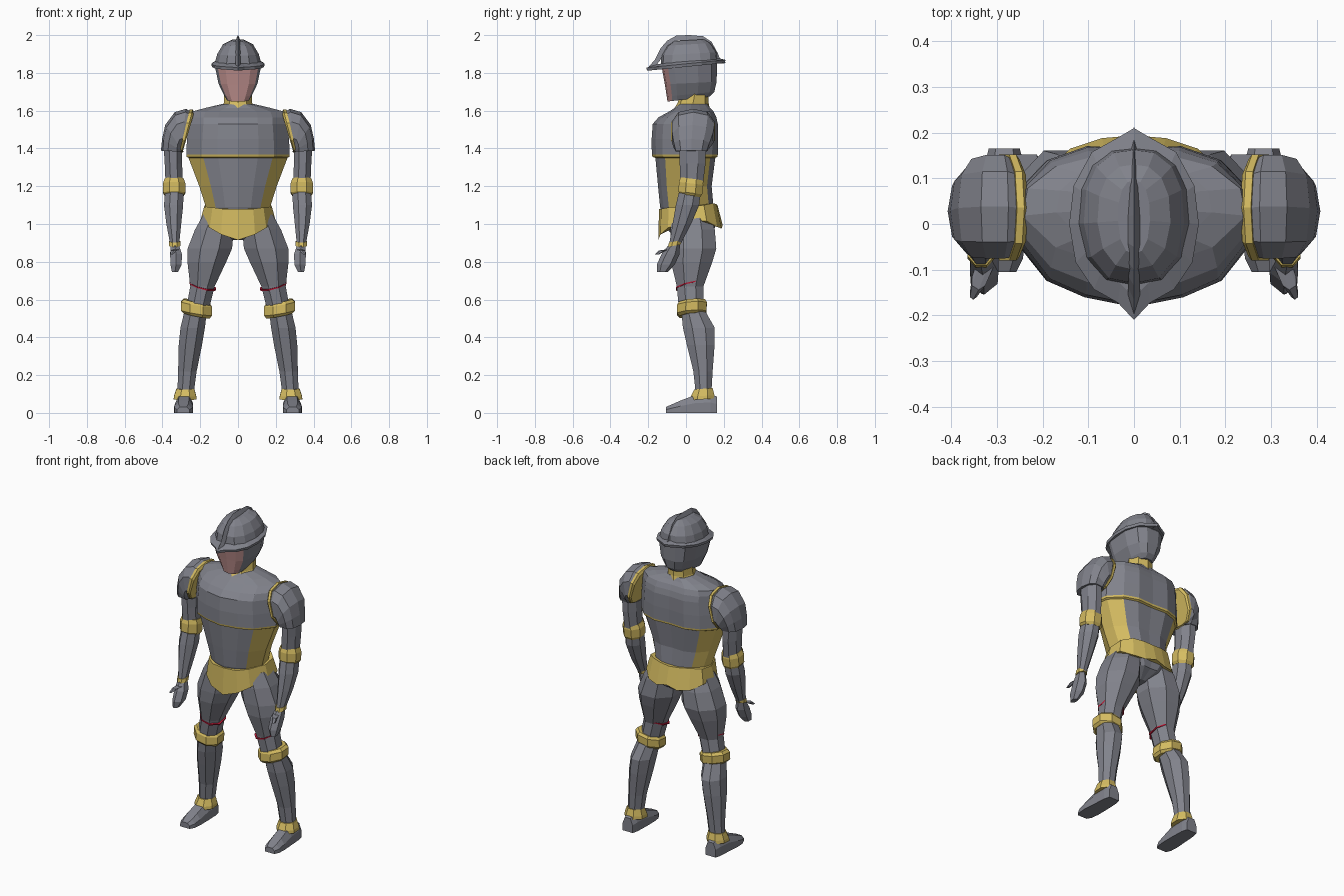
import bpy, bmesh, math
from mathutils import Vector


def material(name, rgb):
    m = bpy.data.materials.new(name)
    m.diffuse_color = (*rgb, 1)
    return m


STEEL, GOLD, SKIN, RED = range(4)
MATS = [material("steel", (0.22, 0.225, 0.26)), material("gold", (0.66, 0.50, 0.12)),
        material("skin", (0.52, 0.28, 0.27)), material("red", (0.55, 0.01, 0.04))]


def loft(name, rings, color=STEEL, mirror=False):
    """Skin a list of closed rings; color is an index or a rule(band, segment)."""
    bm = bmesh.new()
    vs = [[bm.verts.new(p) for p in r] for r in rings]
    n = len(rings[0])
    for i in range(len(rings) - 1):
        for j in range(n):
            k = (j + 1) % n
            f = bm.faces.new((vs[i][j], vs[i][k], vs[i + 1][k], vs[i + 1][j]))
            f.material_index = color(i, j) if callable(color) else color
    for row, band in ((vs[0], 0), (vs[-1], len(rings) - 2)):
        f = bm.faces.new(row)
        f.material_index = STEEL if callable(color) else color
    bmesh.ops.recalc_face_normals(bm, faces=bm.faces)
    me = bpy.data.meshes.new(name)
    bm.to_mesh(me)
    bm.free()
    for m in MATS:
        me.materials.append(m)
    ob = bpy.data.objects.new(name, me)
    bpy.context.collection.objects.link(ob)
    if mirror:
        ob.modifiers.new("mirror", "MIRROR").use_mirror_merge = False
    return ob


def whole(half):
    """Complete a right-hand half outline (front centre to back centre) on the left."""
    return half + [(-p[0], *p[1:]) for p in reversed(half[1:-1])]


def section(shape, z, rx, yf, yb, slope=0.0):
    yc, ry = (yf + yb) / 2, (yb - yf) / 2
    return [(u * rx, yc + v * ry, z + slope * (yc + v * ry)) for u, v in whole(shape)]


def limb(name, rows, color=STEEL, tilt=(0, 0), n=8):
    """Mirrored limb from rows of (x, y, z, rx, ry)."""
    rings = []
    for x, y, z, rx, ry in rows:
        ring = []
        for k in range(n):
            a = math.tau * (k + 0.5) / n
            u, v = math.cos(a) * 1.06, math.sin(a) * 1.06
            ring.append((x + rx * u, y + ry * v, z + tilt[0] * u + tilt[1] * v))
        rings.append(ring)
    return loft(name, rings, color, True)


def mirrored_seg(j, n):
    return min(j, n - 1 - j)


# Torso: keeled breastplate, gold waist sides, gold trim line
BODY = [(0, -1), (.4, -.88), (.7, -.68), (1, -.1), (.95, .4), (.7, .8), (.38, .97), (0, .94)]
torso = [(1.04, .165, -.12, .15), (1.09, .17, -.137, .15), (1.2, .205, -.148, .14),
         (1.35, .262, -.162, .16), (1.356, .272, -.178, .172), (1.368, .274, -.181, .174),
         (1.45, .27, -.182, .176), (1.53, .262, -.176, .174), (1.565, .26, -.145, .165),
         (1.595, .245, -.09, .15), (1.615, .17, -.06, .13), (1.635, .085, -.045, .115)]
loft("torso", [section(BODY, *r) for r in torso],
     lambda i, j: GOLD if i in (3, 4) or (i < 3 and 2 <= mirrored_seg(j, 14) <= 4) else STEEL)

# Belt with a pointed front
edge = [(0, -.147, 1.08, .915), (.09, -.135, 1.08, .945), (.15, -.095, 1.088, .98),
        (.2, .01, 1.09, 1.015), (.195, .11, 1.1, 1.015), (.14, .165, 1.11, .985),
        (.07, .188, 1.105, .975), (0, .194, 1.1, .995)]
low = [(x, y, b) for x, y, t, b in edge]
high = [(x * .9, y * (.97 if y < 0 else .86), t) for x, y, t, b in edge]
loft("belt", [whole(low), whole(high)], GOLD)

# Pelvis
loft("pelvis", [section(BODY, *r) for r in [(.915, .04, -.03, .08), (.96, .12, -.09, .15),
                                            (1.02, .18, -.115, .17), (1.06, .175, -.12, .15)]])

# Neck leaning forward from the collar
NECK = [(0, -1), (.6, -.8), (1, 0), (.7, .75), (0, 1)]
loft("neck", [section(NECK, 1.6, .1, -.075, .125, .12), section(NECK, 1.64, .075, -.045, .12),
              section(NECK, 1.74, .07, -.01, .12)], GOLD)

# Head: open face between steel cheek plates
HEAD = [(0, -1), (.55, -.94), (.88, -.78), (1, -.56), (1, .3), (.75, .8), (.35, 1), (0, 1)]
head = [(1.66, .058, -.098, .125, .12), (1.685, .073, -.102, .15, .1), (1.745, .103, -.112, .162, .05),
        (1.84, .122, -.128, .165, .1)]
loft("head", [section(HEAD, *r) for r in head],
     lambda i, j: SKIN if mirrored_seg(j, 14) < 2 else STEEL)

# Helmet dome
DOME = [(0, -1), (.5, -.92), (.85, -.6), (1, -.1), (.95, .4), (.75, .75), (.4, .96), (0, 1)]
dome = [(1.84, .126, -.135, .168), (1.9, .11, -.13, .162), (1.95, .08, -.1, .13), (1.972, .035, -.065, .095)]
loft("helmet_dome", [section(DOME, z, a, b, c, .06) for z, a, b, c in dome])

# Helmet brim with pointed front and back
BRIM = [(0, -1), (.25, -.82), (.62, -.68), (.9, -.4), (1, 0), (.93, .4), (.65, .75), (.25, .9), (0, 1)]
brim = [(1.835, .115, -.15, .165), (1.832, .138, -.205, .205), (1.848, .142, -.21, .21), (1.862, .118, -.16, .165)]
loft("helmet_brim", [section(BRIM, z, a, b, c, .1) for z, a, b, c in brim])

# Helmet crest: thin blade running front to back
crest = [(-.21, 1.817), (-.165, 1.87), (-.135, 1.93), (-.1, 1.97), (-.05, 1.998), (.02, 2.0), (.09, 1.994),
         (.135, 1.965), (.168, 1.905), (.178, 1.88), (.213, 1.852)]
rings = []
for y, z in crest:
    iy, iz = y * .84, 1.83 + (z - 1.83) * .84
    rings.append([(-.013, iy, iz), (0, y, z), (.013, iy, iz)])
loft("helmet_crest", rings)

# Shoulder plates fan from a sloping inner edge down to an open sleeve
def fan(top, bottom, y, half, n=10):
    t, b = Vector((top[0], y, top[1])), Vector((bottom[0], y, bottom[1]))
    c, a = (t + b) / 2, (t - b) / 2
    ring = []
    for k in range(n):
        w = math.tau * k / n
        co, si = math.cos(w), math.sin(w)
        sq = lambda q: math.copysign(abs(q) ** .8, q)
        ring.append(c + a * sq(co) + Vector((0, half * sq(si), 0)))
    return ring


loft("shoulder_plate", [fan((.25, 1.595), (.305, 1.385), .035, .112), fan((.275, 1.61), (.303, 1.385), .038, .118),
                        fan((.335, 1.592), (.297, 1.383), .038, .118), fan((.385, 1.525), (.29, 1.38), .035, .112),
                        fan((.402, 1.45), (.288, 1.38), .03, .098), fan((.408, 1.388), (.285, 1.382), .028, .085)],
     STEEL, True)
loft("shoulder_trim", [fan((.232, 1.59), (.295, 1.375), .035, .112), fan((.24, 1.606), (.3, 1.372), .036, .121),
                       fan((.256, 1.606), (.312, 1.374), .036, .121)], GOLD, True)

# Arms
limb("upper_arm", [(.345, .035, 1.42, .05, .072), (.342, .035, 1.32, .047, .07), (.337, .03, 1.2, .047, .06)])
limb("elbow_band", [(.337, .022, 1.15, .05, .055), (.338, .023, 1.165, .06, .064),
                    (.338, .027, 1.215, .06, .066), (.338, .03, 1.24, .05, .06)], GOLD, (0, -.008))
limb("forearm", [(.337, .022, 1.18, .049, .058), (.341, .008, 1.1, .052, .063),
                 (.34, -.022, 1.0, .04, .05), (.335, -.06, .89, .024, .03)])
limb("wrist_band", [(.335, -.062, .885, .03, .034), (.335, -.057, .908, .03, .034)], GOLD, (0, .006))
limb("hand", [(.335, -.062, .89, .024, .028), (.328, -.082, .84, .034, .045), (.328, -.107, .785, .032, .045),
              (.334, -.125, .745, .017, .026)], n=6)
limb("thumb", [(.325, -.085, .865, .018, .02), (.34, -.125, .86, .016, .018), (.352, -.155, .838, .008, .01)], n=6)

# Legs
limb("thigh", [(.1, .03, 1.05, .085, .1), (.125, .035, .97, .105, .12), (.149, .038, .87, .12, .125),
               (.165, .03, .8, .105, .112), (.188, .022, .67, .066, .072), (.212, .028, .56, .062, .068)])
limb("thigh_stripe", [(.187, .022, .669, .0695, .0745), (.187, .022, .676, .071, .076)], RED, (.018, .016))
limb("knee_band", [(.219, .03, .515, .07, .066), (.22, .03, .53, .083, .08),
                   (.22, .032, .575, .083, .08), (.218, .032, .59, .07, .07)], GOLD, (.014, .006))
limb("shin", [(.222, .035, .55, .06, .062), (.24, .068, .45, .066, .086), (.252, .078, .36, .063, .075),
              (.268, .09, .22, .05, .052), (.278, .093, .1, .044, .042)])
limb("ankle_band", [(.28, .088, .072, .062, .066), (.28, .088, .09, .06, .064), (.279, .092, .128, .048, .05)],
     GOLD, (0, .004))

# Feet: sections from heel to toe
foot = [(.165, .284, .034, .085), (.13, .284, .043, .1), (.05, .285, .047, .095), (-.03, .288, .05, .065),
        (-.075, .289, .046, .045), (-.105, .29, .032, .032)]
SOLE = [(-1, 0), (1, 0), (1, .55), (.55, 1), (-.55, 1), (-1, .55)]
loft("foot", [[(x + u * w, y, v * h) for u, v in SOLE] for y, x, w, h in foot], STEEL, True)
